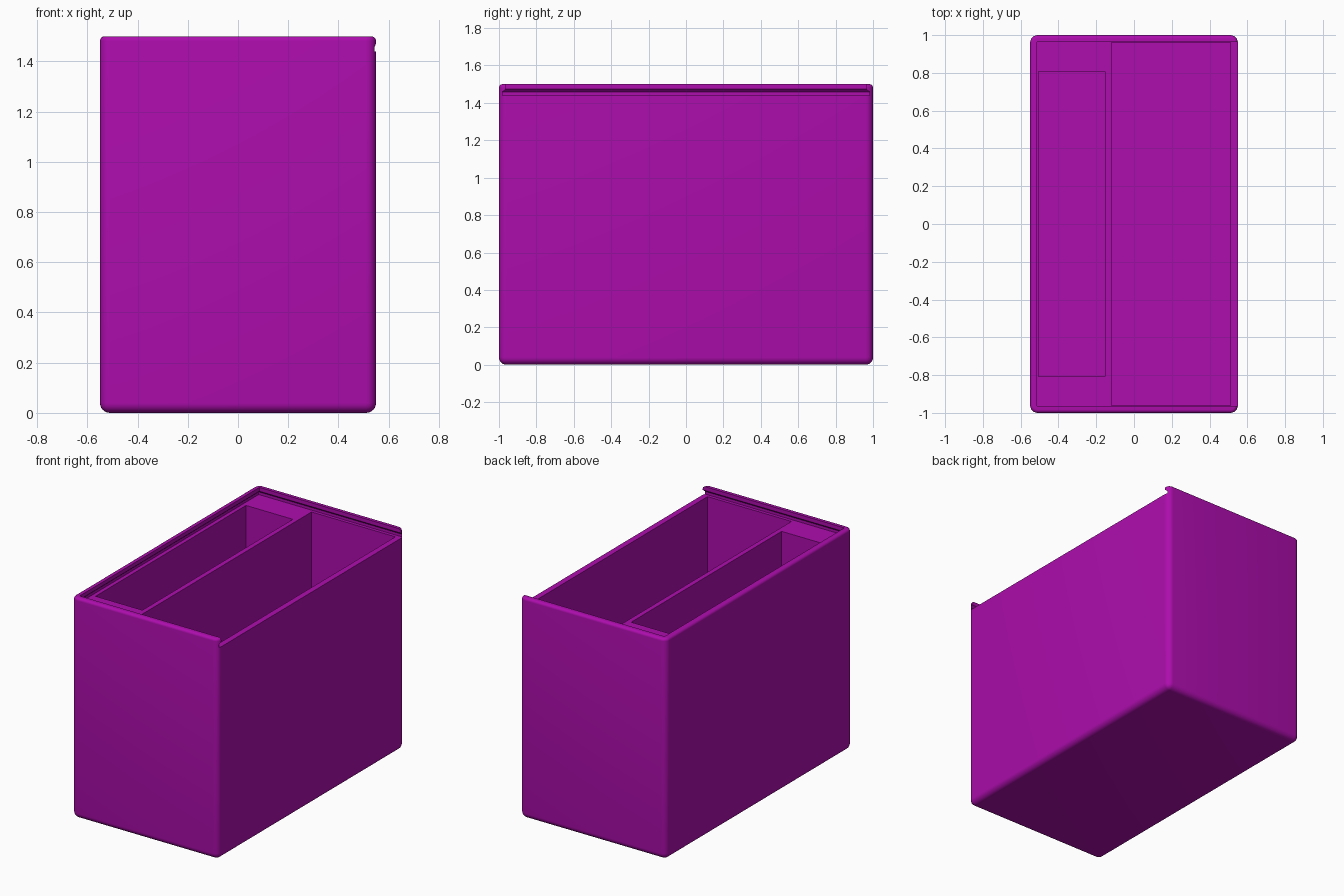
import bpy
import bmesh

old = bpy.data.objects.get("Cube")
if old:
    bpy.data.objects.remove(old, do_unlink=True)

# Overall sizes
HALF_X, HALF_Y, HEIGHT = 0.55, 1.0, 1.5
LEDGE = 1.44      # height the sliding lid rests on
FLOOR = 0.04
OUT = 0.7         # beyond the open +x side

purple = bpy.data.materials.new("purple")
purple.use_nodes = True
colour = (0.42, 0.004, 0.42, 1)
purple.diffuse_color = colour
purple.node_tree.nodes["Principled BSDF"].inputs["Base Color"].default_value = colour


def add_object(name, bm):
    bmesh.ops.recalc_face_normals(bm, faces=bm.faces)
    mesh = bpy.data.meshes.new(name)
    bm.to_mesh(mesh)
    bm.free()
    mesh.materials.append(purple)
    obj = bpy.data.objects.new(name, mesh)
    bpy.context.collection.objects.link(obj)
    return obj


def block(x0, x1, y0, y1, z0, z1):
    bm = bmesh.new()
    bmesh.ops.create_cube(bm, size=1)
    for v in bm.verts:
        v.co.x = x1 if v.co.x > 0 else x0
        v.co.y = y1 if v.co.y > 0 else y0
        v.co.z = z1 if v.co.z > 0 else z0
    return bm


def round_edges(bm, edges, radius):
    bmesh.ops.bevel(bm, geom=edges, offset=radius, segments=6,
                    affect='EDGES', profile=0.5, clamp_overlap=True)


def cut(target, name, bm):
    cutter = add_object(name, bm)
    cutter.hide_render = True
    mod = target.modifiers.new(name, 'BOOLEAN')
    mod.operation = 'DIFFERENCE'
    mod.solver = 'EXACT'
    mod.object = cutter
    bpy.context.view_layer.objects.active = target
    bpy.ops.object.modifier_apply(modifier=name)
    bpy.data.objects.remove(cutter, do_unlink=True)


# Outer shell: broad rounding on sides and base, finer rounding on the rim
shell = block(-HALF_X, HALF_X, -HALF_Y, HALF_Y, 0, HEIGHT)
round_edges(shell, [e for e in shell.edges
                    if min(v.co.z for v in e.verts) < 0.01], 0.04)
round_edges(shell, [e for e in shell.edges
                    if all(v.co.z > HEIGHT - 0.001 for v in e.verts)], 0.018)
box = add_object("box", shell)

# Lid channel: stacked rings make an undercut slot, open toward +x
channel = bmesh.new()
rings = []
for inset, z in ((0.018, LEDGE), (0.018, 1.458), (0.036, 1.474), (0.036, 1.6)):
    x, y = HALF_X - inset, HALF_Y - inset
    rings.append([channel.verts.new(p) for p in
                  ((-x, -y, z), (OUT, -y, z), (OUT, y, z), (-x, y, z))])
channel.faces.new(rings[0])
channel.faces.new(rings[-1])
for low, high in zip(rings, rings[1:]):
    for i in range(4):
        j = (i + 1) % 4
        channel.faces.new((low[i], low[j], high[j], high[i]))
cut(box, "lid_channel", channel)

# Storage wells: one wide, one narrow
cut(box, "wide_well", block(-0.12, 0.51, -0.96, 0.96, FLOOR, LEDGE + 0.02))
cut(box, "narrow_well", block(-0.505, -0.153, -0.807, 0.807, FLOOR, LEDGE + 0.02))

bpy.ops.object.select_all(action='DESELECT')
box.select_set(True)
bpy.context.view_layer.objects.active = box
bpy.ops.object.shade_smooth_by_angle(angle=0.55)
